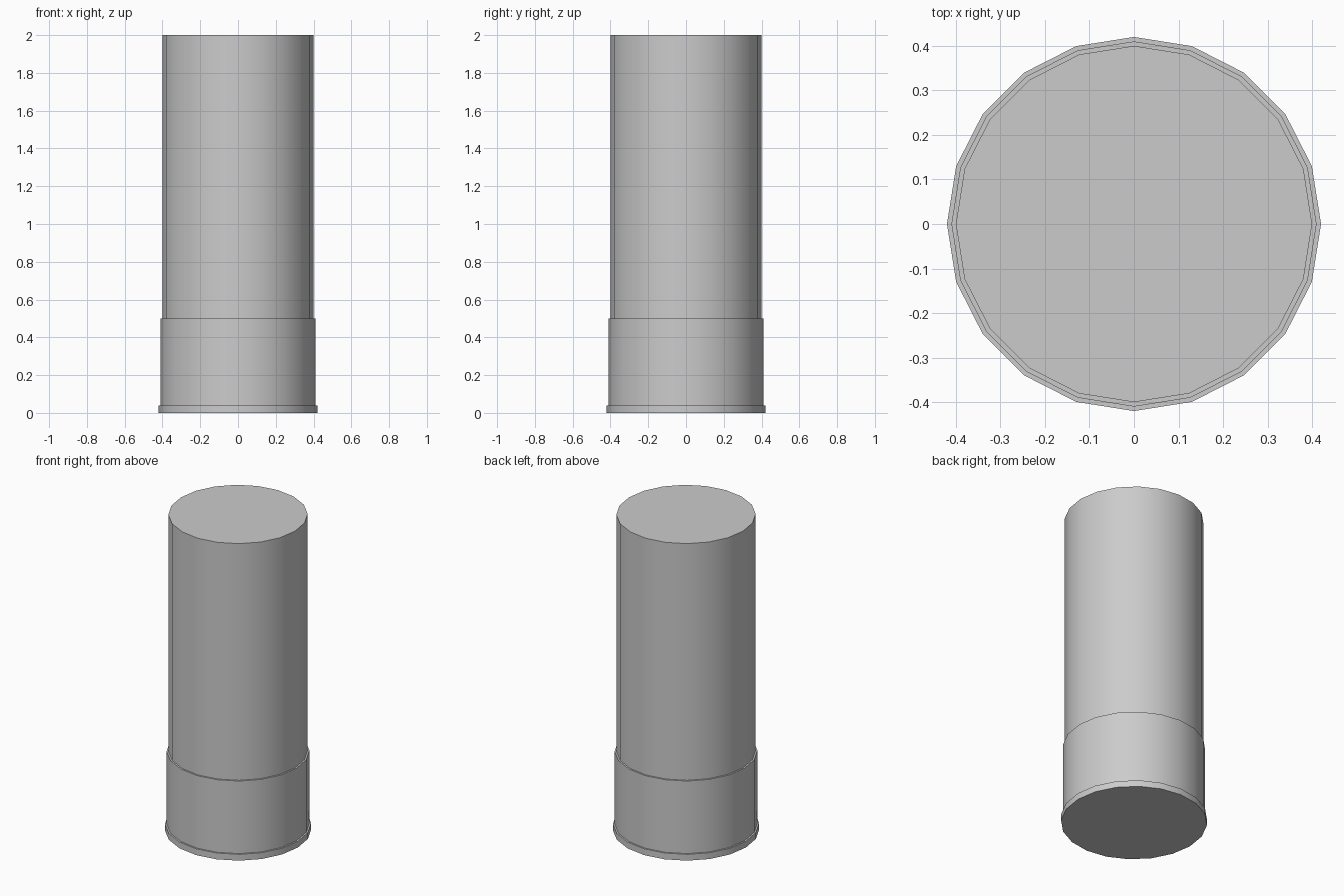
import bpy, math

if "Cube" in bpy.data.objects:
    bpy.data.objects.remove(bpy.data.objects["Cube"])

SIDES = 20


def drum(name, radius, z0, z1):
    """Capped 20-sided cylinder with smooth walls and crisp rims."""
    bpy.ops.mesh.primitive_cylinder_add(
        vertices=SIDES, radius=radius, depth=z1 - z0,
        location=(0, 0, (z0 + z1) / 2))
    ob = bpy.context.object
    ob.name = name
    bpy.ops.object.shade_smooth_by_angle(angle=math.radians(30))
    return ob


# Long tube, base cup and bottom rim
drum("tube", 0.40, 0.50, 2.00)
drum("base_cup", 0.41, 0.04, 0.50)
drum("bottom_rim", 0.42, 0.00, 0.04)
